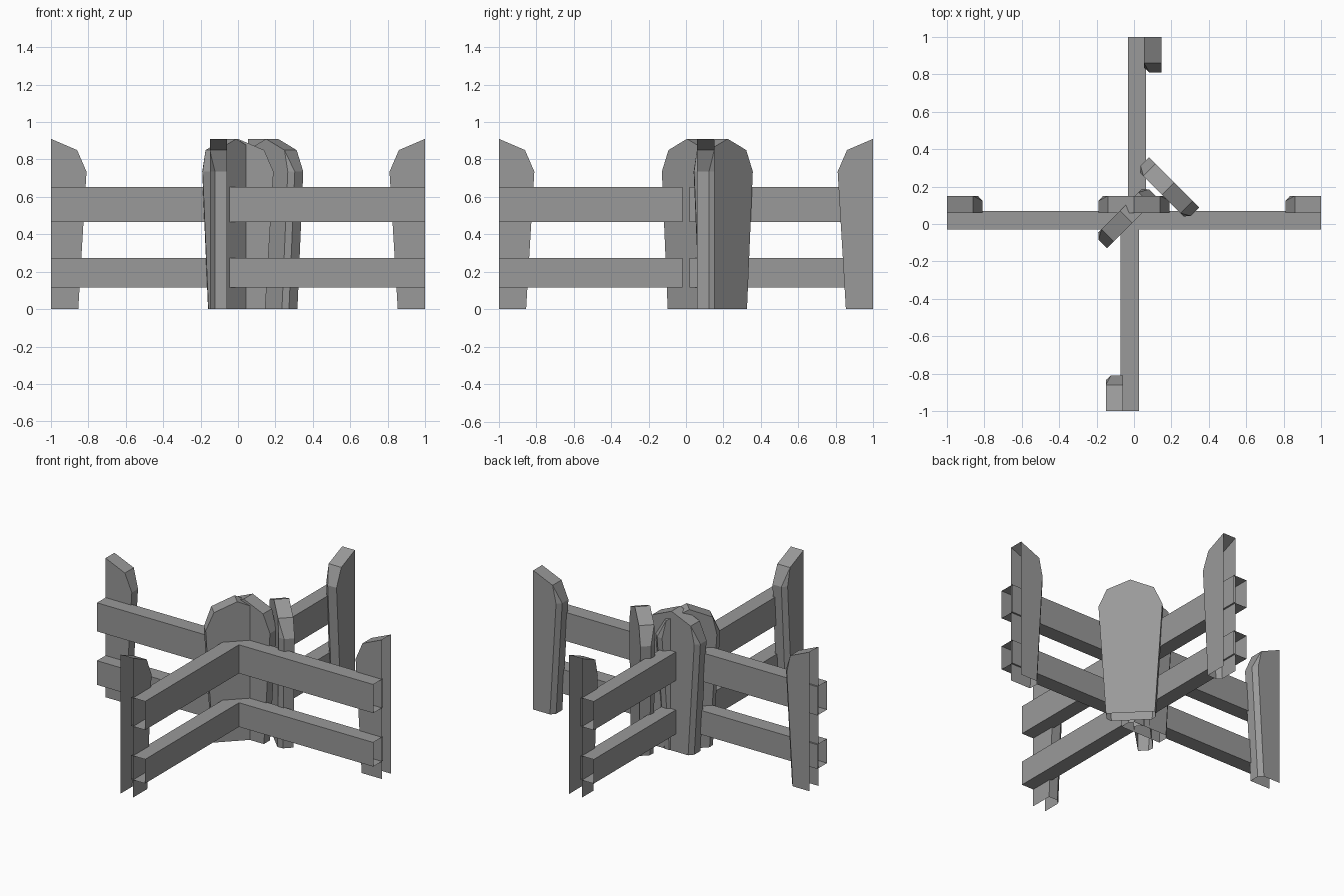
import bpy, bmesh
from math import radians

if "Cube" in bpy.data.objects:
    bpy.data.objects.remove(bpy.data.objects["Cube"])

# Dark grey weathered wood
wood = bpy.data.materials.new("dark_wood")
wood.diffuse_color = (0.32, 0.32, 0.32, 1)
wood.use_nodes = True
wood.node_tree.nodes["Principled BSDF"].inputs["Base Color"].default_value = wood.diffuse_color


def make_object(name, verts, faces):
    bm = bmesh.new()
    vs = [bm.verts.new(v) for v in verts]
    for f in faces:
        bm.faces.new([vs[i] for i in f])
    bmesh.ops.recalc_face_normals(bm, faces=bm.faces[:])
    mesh = bpy.data.meshes.new(name)
    bm.to_mesh(mesh)
    bm.free()
    mesh.materials.append(wood)
    obj = bpy.data.objects.new(name, mesh)
    bpy.context.collection.objects.link(obj)
    return obj


# Half of a tapered picket: open underneath and at the cut, chamfered on +y
OUTLINE = [(0, 0), (0.146, 0), (0.19, 0.735), (0.14, 0.85), (0, 0.91)]
HALF_T = 0.046


def picket(name, x, y, angle, side=1, full=False):
    front = [(side * u, -HALF_T, z) for u, z in OUTLINE]
    back = [(side * (u - (0.025 if i in (1, 2) else 0)), HALF_T, z)
            for i, (u, z) in enumerate(OUTLINE)]
    middle = [(side * u, 0.018, z) for u, z in OUTLINE[1:3]]
    faces = [(0, 1, 2, 3, 4), (5, 6, 7, 8, 9),      # broad faces
             (1, 2, 11, 10), (10, 11, 7, 6),        # edge and chamfer
             (2, 3, 8, 11), (11, 8, 7),             # shoulder
             (3, 4, 9, 8)]                          # sloping top
    obj = make_object(name, front + back + middle, faces)
    obj.location = (x, y, 0)
    obj.rotation_euler.z = radians(angle)
    if full:
        obj.modifiers.new("Mirror", 'MIRROR')
    return obj


# Rail: a square tube with open ends, where it is cut
def rail(name, x0, x1, y0, y1, z0, z1, along):
    if along == 'x':
        ring = [(y0, z0), (y1, z0), (y1, z1), (y0, z1)]
        verts = [(x, a, b) for x in (x0, x1) for a, b in ring]
    else:
        ring = [(x0, z0), (x1, z0), (x1, z1), (x0, z1)]
        verts = [(a, y, b) for y in (y0, y1) for a, b in ring]
    faces = [(i, (i + 1) % 4, (i + 1) % 4 + 4, i + 4) for i in range(4)]
    return make_object(name, verts, faces)


# Two levels of rails forming the crossing
for level, z0, z1 in (("lower", 0.115, 0.273), ("upper", 0.465, 0.652)):
    rail(level + "_cross_rail", -1, 1, -0.03, 0.07, z0, z1, 'x')
    rail(level + "_front_rail", -0.073, 0.028, -1, -0.02, z0, z1, 'y')
    rail(level + "_back_rail", -0.032, 0.065, 0.02, 1, z0, z1, 'y')

# Half pickets at the four outer ends
picket("left_end_picket", -1, 0.105, 0)
picket("right_end_picket", 1, 0.105, 0, side=-1)
picket("back_end_picket", 0.1, 1, 90, side=-1)
picket("front_end_picket", -0.105, -1, 90)

# Full pickets clustered at the crossing
picket("center_picket", 0, 0.105, 0, full=True)
picket("outer_diagonal_picket", 0.182, 0.19, 135, full=True)
picket("inner_diagonal_picket", -0.042, 0.038, 45, full=True)
